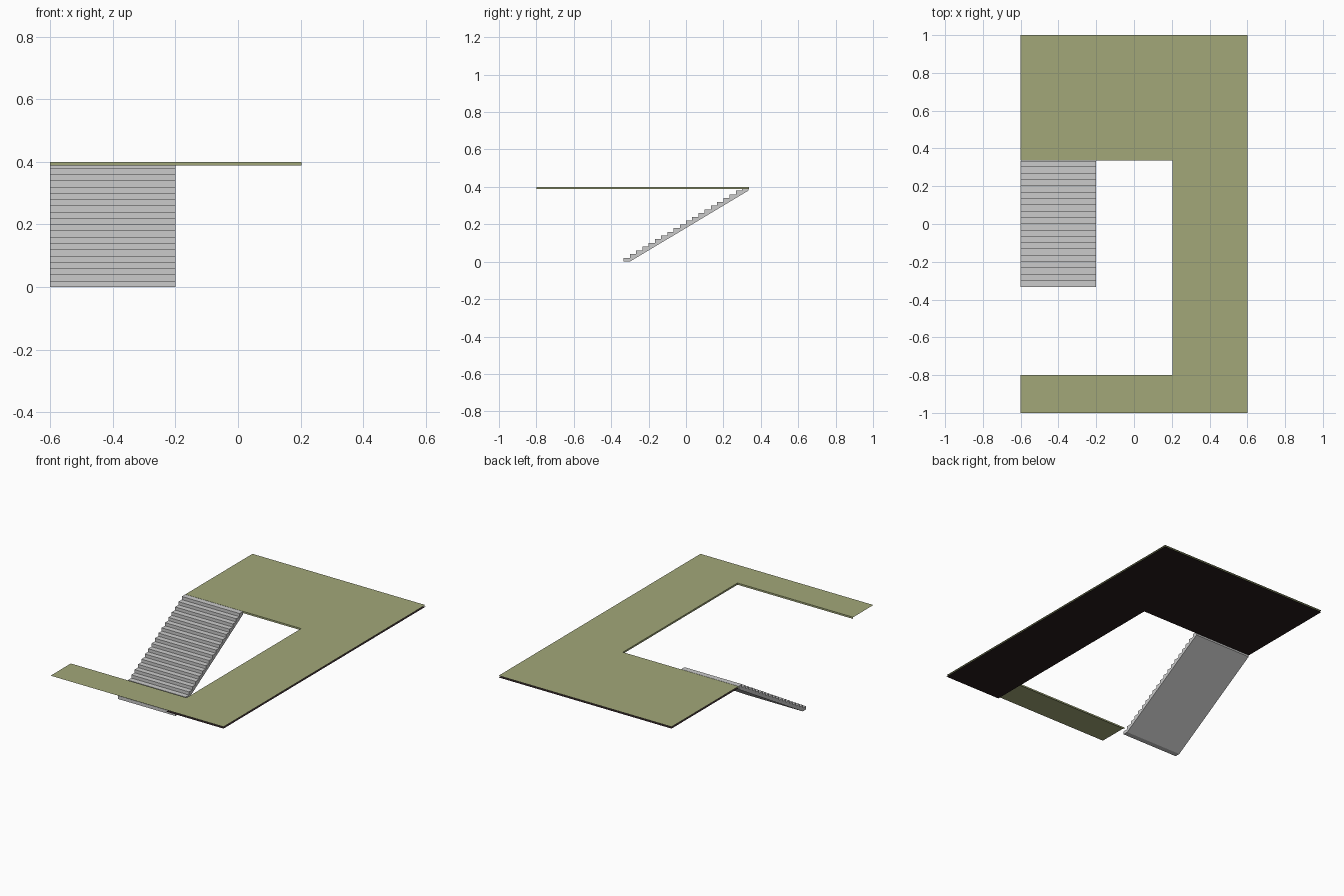
import bpy

if "Cube" in bpy.data.objects:
    bpy.data.objects.remove(bpy.data.objects["Cube"])

def material(name, color):
    m = bpy.data.materials.new(name)
    m.diffuse_color = (*color, 1)
    m.use_nodes = True
    m.node_tree.nodes["Principled BSDF"].inputs["Base Color"].default_value = m.diffuse_color
    return m

def mesh_object(name, verts, faces, mat=None):
    me = bpy.data.meshes.new(name)
    me.from_pydata(verts, [], faces)
    me.update()
    ob = bpy.data.objects.new(name, me)
    bpy.context.collection.objects.link(ob)
    if mat:
        me.materials.append(mat)
    return ob

def sheet(name, rects, z, up, mat):
    verts, faces = [], []
    for x0, y0, x1, y1 in rects:
        i = len(verts)
        verts += [(x0, y0, z), (x1, y0, z), (x1, y1, z), (x0, y1, z)]
        f = [i, i + 1, i + 2, i + 3]
        faces.append(f if up else f[::-1])
    return mesh_object(name, verts, faces, mat)

olive = material("olive_floor", (0.36, 0.39, 0.19))
black = material("dark_underside", (0.02, 0.012, 0.012))

LEFT, RIGHT, HOLE_X = -0.6, 0.6, 0.203
HOLE_Y0, HOLE_Y1 = -0.8, 0.336
TOP, BOTTOM = 0.4, 0.389

back = (LEFT, HOLE_Y1, RIGHT, 1.0)
side = (HOLE_X, HOLE_Y0, RIGHT, HOLE_Y1)

# upper floor surface around the stair opening
sheet("floor_top", [back, side, (LEFT, -1.0, RIGHT, HOLE_Y0)], TOP, True, olive)

# dark ceiling below it, open under the front landing
sheet("floor_underside", [back, (HOLE_X, -1.0, RIGHT, HOLE_Y1)], BOTTOM, False, black)

# thin edge faces around the stair opening only (outer edges are open)
path = [(LEFT, HOLE_Y0), (HOLE_X, HOLE_Y0), (HOLE_X, HOLE_Y1), (LEFT, HOLE_Y1)]
verts = [(x, y, z) for x, y in path for z in (BOTTOM, TOP)]
faces = [(2 * i, 2 * i + 1, 2 * i + 3, 2 * i + 2) for i in range(3)]
mesh_object("opening_edge", verts, faces, olive)

# stair flight: stepped profile with sloping underside, extruded in x
STEPS = 20
run, rise = 0.668 / STEPS, TOP / STEPS
profile = []
for i in range(STEPS):
    y = -0.334 + i * run
    profile += [(y, i * rise), (y, (i + 1) * rise)]
profile += [(0.334, TOP), (0.334, TOP - rise), (-0.334 + run, 0)]
n = len(profile)
verts = [(x, y, z) for x in (LEFT, -0.2) for y, z in profile]
faces = [(i, (i + 1) % n, n + (i + 1) % n, n + i)[::-1] for i in range(n)]
faces += [tuple(range(n)), tuple(range(n, 2 * n))[::-1]]
stairs = mesh_object("stair_flight", verts, faces)

# make stair normals consistent
import bmesh
bm = bmesh.new()
bm.from_mesh(stairs.data)
bmesh.ops.recalc_face_normals(bm, faces=bm.faces)
bm.to_mesh(stairs.data)
bm.free()
